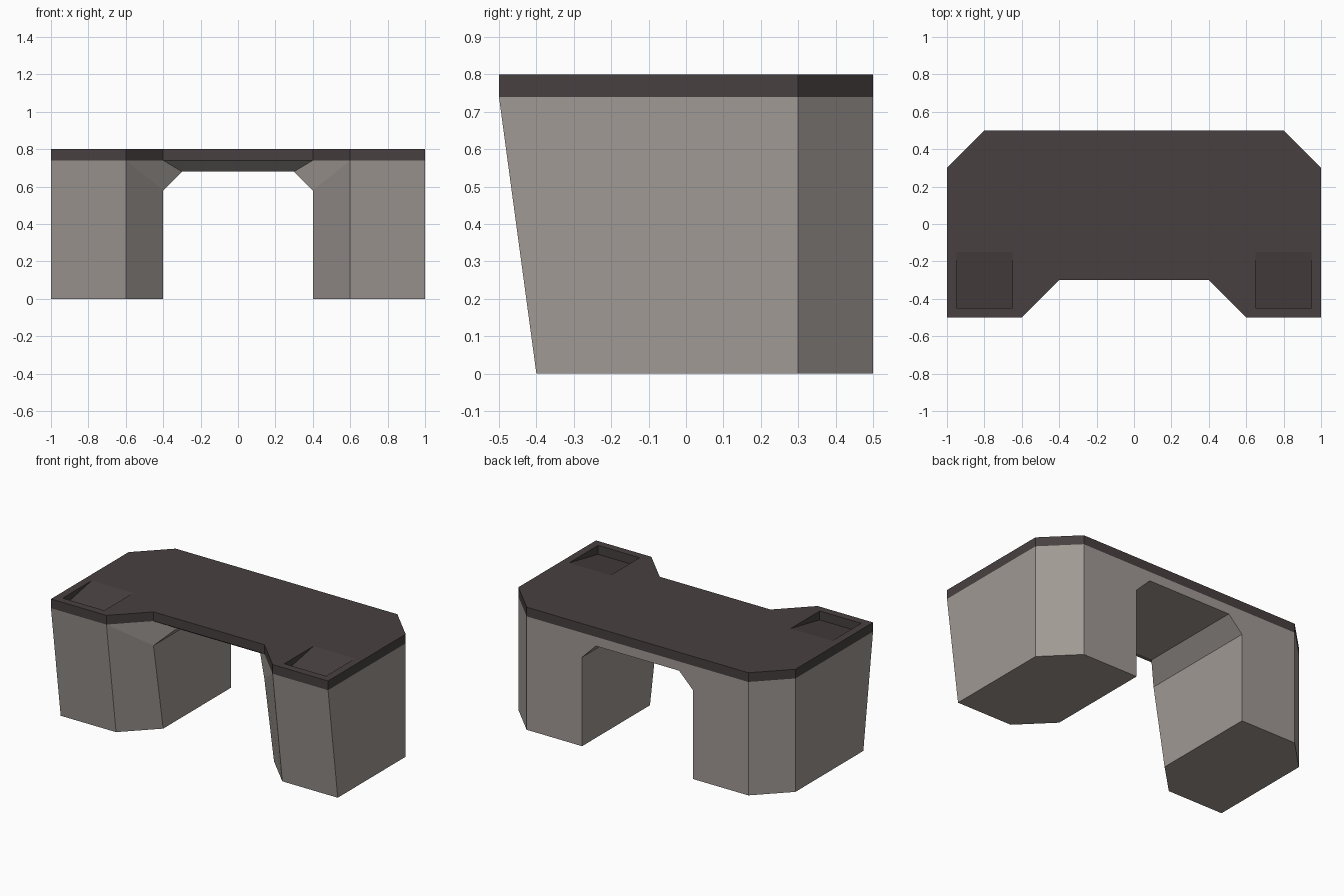
import bpy, bmesh

if "Cube" in bpy.data.objects:
    bpy.data.objects.remove(bpy.data.objects["Cube"])


def material(name, rgb):
    m = bpy.data.materials.new(name)
    m.diffuse_color = (*rgb, 1)
    m.use_nodes = True
    m.node_tree.nodes["Principled BSDF"].inputs["Base Color"].default_value = m.diffuse_color
    return m


stone = material("warm grey", (0.352, 0.319, 0.296))
dark = material("dark brown grey", (0.065, 0.051, 0.051))


def make(name, verts, faces, mat):
    bm = bmesh.new()
    vs = [bm.verts.new(v) for v in verts]
    for f in faces:
        bm.faces.new([vs[i] for i in f])
    bmesh.ops.recalc_face_normals(bm, faces=bm.faces)
    me = bpy.data.meshes.new(name)
    bm.to_mesh(me)
    bm.free()
    me.materials.append(mat)
    ob = bpy.data.objects.new(name, me)
    bpy.context.collection.objects.link(ob)
    return ob


def prism(name, lower, upper, mat):
    n = len(lower)
    faces = [range(n), range(n, 2 * n)]
    faces += [(i, (i + 1) % n, n + (i + 1) % n, n + i) for i in range(n)]
    return make(name, lower + upper, faces, mat)


# Desk body: right pedestal and half of the bridge, mirrored across x
P = {
    "A": (1, -.4, 0), "B": (1, .3, 0), "C": (.8, .5, 0),
    "D": (.4, .5, 0), "E": (.4, -.2, 0), "F": (.6, -.4, 0),
    "a": (1, -.5, .74), "b": (1, .3, .74), "c": (.8, .5, .74),
    "m": (0, .5, .74), "n": (0, -.3, .74), "e": (.4, -.3, .74), "f": (.6, -.5, .74),
    "G": (.4, .5, .58), "H": (.4, -.3, .58),
    "I": (.3, .5, .68), "J": (.3, -.2, .68), "M": (0, .5, .68), "N": (0, -.2, .68),
}
keys = list(P)
body_faces = ["ABCDEF", "ABba", "BCcb", "CDGIMmc", "DEHG", "GHJI",
              "IJNM", "AafF", "FfHE", "feJH", "enNJ"]
body = make("desk_body", list(P.values()),
            [[keys.index(k) for k in f] for f in body_faces], stone)
mod = body.modifiers.new("mirror", "MIRROR")
mod.use_clip = True

# Desk top slab
half = [(.4, -.3), (.6, -.5), (1, -.5), (1, .3), (.8, .5)]
outline = half + [(-x, y) for x, y in reversed(half)]
top = prism("desk_top", [(x, y, .74) for x, y in outline],
            [(x, y, .8) for x, y in outline], dark)

# Sloped trays sunk into the front corners
tray = [(-.45, .742), (-.10, .742 + .35 * .058 / .3), (-.10, .9), (-.45, .9)]
for side in (-1, 1):
    cut = prism("tray_cutter", [(side * .65, y, z) for y, z in tray],
                [(side * .95, y, z) for y, z in tray], dark)
    cut.hide_render = True
    cut.hide_set(True)
    b = top.modifiers.new("tray", "BOOLEAN")
    b.operation = "DIFFERENCE"
    b.solver = "EXACT"
    b.object = cut
